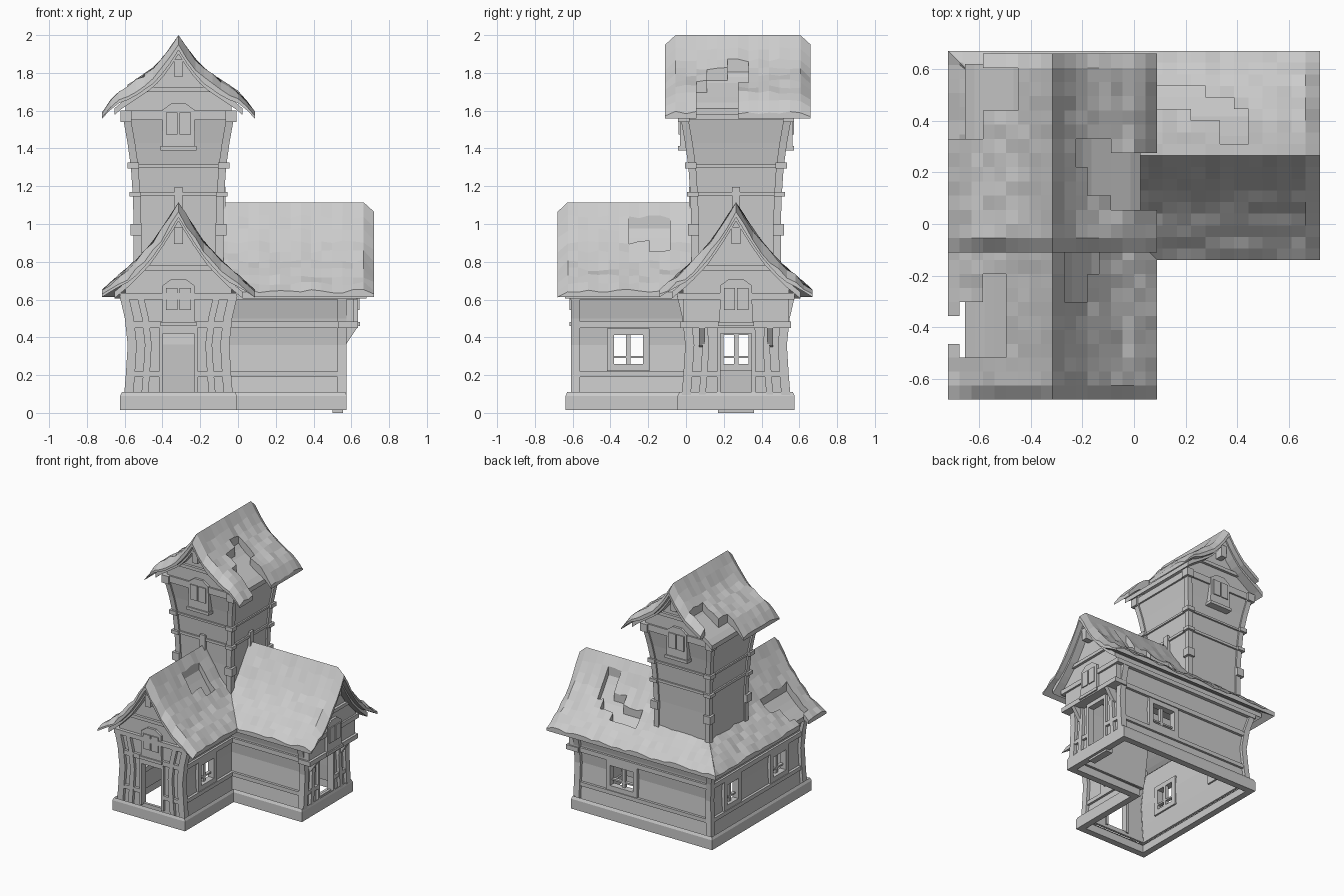
import bpy, bmesh, random

if "Cube" in bpy.data.objects:
    bpy.data.objects.remove(bpy.data.objects["Cube"])
random.seed(4)
CX, CY = -.315, .265            # where the two ridges meet, centre of the tower


def mesh(name, verts, faces):
    bm = bmesh.new()
    vs = [bm.verts.new(v) for v in verts]
    for f in faces:
        bm.faces.new([vs[i] for i in f])
    bmesh.ops.remove_doubles(bm, verts=bm.verts[:], dist=1e-5)
    bmesh.ops.recalc_face_normals(bm, faces=bm.faces[:])
    me = bpy.data.meshes.new(name)
    bm.to_mesh(me)
    bm.free()
    ob = bpy.data.objects.new(name, me)
    bpy.context.collection.objects.link(ob)
    return ob


def loft(name, rings, cap=True):
    n = len(rings[0])
    faces = [(k*n+i, k*n+(i+1) % n, (k+1)*n+(i+1) % n, (k+1)*n+i)
             for k in range(len(rings)-1) for i in range(n)]
    if cap:
        faces += [tuple(range(n)), tuple(range((len(rings)-1)*n, len(rings)*n))]
    return mesh(name, [p for r in rings for p in r], faces)


def rect(x, y, hx, hy, z):
    return [(x-hx, y-hy, z), (x+hx, y-hy, z), (x+hx, y+hy, z), (x-hx, y+hy, z)]


def box(name, x0, x1, y0, y1, z0, z1):
    c = ((x0+x1)/2, (y0+y1)/2, (x1-x0)/2, (y1-y0)/2)
    return loft(name, [rect(*c, z0), rect(*c, z1)])


def prism(name, axis, pts, a, b):
    put = (lambda u, z, k: (k, u, z)) if axis == 'x' else (lambda u, z, k: (u, k, z))
    return loft(name, [[put(u, z, k) for u, z in pts] for k in (a, b)])


def bar(name, axis, a, b, u0, u1, z0, z1):
    return prism(name, axis, [(u0, z0), (u1, z0), (u1, z1), (u0, z1)], a, b)


def interp(tab, v):
    for (a, p), (b, q) in zip(tab, tab[1:]):
        if v <= b:
            return p+(q-p)*(v-a)/(b-a)
    return tab[-1][1]


# ---- walls on the L-shaped plan
def ell(w, fy, ex, z):
    return [(CX-w, fy, z), (CX+w, fy, z), (CX+w, CY-w, z), (ex, CY-w, z),
            (ex, CY+w, z), (CX-w, CY+w, z)]


def shell(name, rings, thick, cutter=None):
    ob = loft(name, rings, cap=False)
    m = ob.modifiers.new("thickness", 'SOLIDIFY')
    m.thickness, m.offset = thick, -1
    if cutter:
        b = ob.modifiers.new("openings", 'BOOLEAN')
        b.object, b.operation, b.solver = cutter, 'DIFFERENCE', 'EXACT'
    return ob


holes = [(-.8, .15, -.4, -.21, .24, .43), (-.8, -.4, .18, .35, .24, .43),
         (.06, .29, .4, .8, .24, .43), (-.4, -.23, -.8, -.45, .11, .42),
         (.4, .8, .18, .35, .11, .42)]
cv = [p for x0, x1, y0, y1, z0, z1 in holes for z in (z0, z1)
      for p in ((x0, y0, z), (x1, y0, z), (x1, y1, z), (x0, y1, z))]
cf = [tuple(8*k+i for i in f) for k in range(len(holes)) for f in
      ((0, 1, 2, 3), (4, 5, 6, 7), (0, 1, 5, 4), (1, 2, 6, 5), (2, 3, 7, 6), (3, 0, 4, 7))]
cutter = mesh("opening_cutter", cv, cf)
cutter.hide_render = True
cutter.hide_viewport = False
cutter.display_type = 'WIRE'

WALL = [(.08, .265), (.2, .255), (.36, .245), (.5, .26), (.62, .288)]
FY, EX = -.585, .55
shell("walls", [ell(w, FY, EX, z) for z, w in WALL], .03, cutter)
shell("plinth", [ell(.31, -.637, .575, .015), ell(.31, -.637, .575, .09),
                 ell(.30, -.63, .57, .11)], .07)
for z0, z1, w in ((.19, .22, .273), (.45, .485, .275)):
    shell("wall_band", [ell(w, FY-.02, EX+.02, z) for z in (z0, z1)], .035, cutter)
shell("wall_plate", [ell(.31, FY-.03, .63, z) for z in (.6, .635)], .05)
box("east_step", .5, .555, .17, .36, 0, .1)


# ---- curved posts at corners and beside doors
def post(name, table, place, r):
    loft(name, [rect(*place(w), r, r, z) for z, w in table])


post("corner_post", WALL, lambda w: (CX-w, CY+w), .022)
for s in (-1, 1):
    post("front_corner_post", WALL, lambda w: (CX+s*w, FY), .024)
    post("east_corner_post", WALL, lambda w: (EX, CY+s*w), .024)
    post("front_inner_post", WALL, lambda w: (CX+s*(w-.085), FY-.005), .018)
    post("east_inner_post", WALL, lambda w: (EX+.005, CY+s*(w-.085)), .018)
    prism("jetty_bracket", 'y', [(.55, .35), (.57, .36), (.63, .45), (.55, .45)],
          CY+s*.18-.015, CY+s*.18+.015)
box("jetty_beam", .53, .635, -.03, .555, .45, .485)
box("jetty", .53, .615, -.015, .545, .485, .62)


# ---- windows and door frames
def window(axis, a, b, c, hw=.095, z0=.24, z1=.43):
    f = .018
    m = (a+b)/2
    for s in (-1, 1):
        bar("window_jamb", axis, a, b, c+s*hw-f, c+s*hw+f, z0-f, z1+f)
    for z in (z0, z1):
        bar("window_rail", axis, a, b, c-hw, c+hw, z-f, z+f)
    bar("window_mullion", axis, a, m, c-.012, c+.012, z0, z1)
    bar("window_transom", axis, a, m, c-hw, c+hw, z0+.05, z0+.062)


window('x', CX-.22, CX-.27, -.305)
window('x', CX-.22, CX-.27, CY, .085)
window('x', CX+.22, CX+.27, -.305)
window('y', CY+.22, CY+.27, .175, .115)
for axis, c, a, b in (('y', CX, FY+.03, FY-.02), ('x', CY, EX-.03, EX+.02)):
    for s in (-1, 1):
        bar("door_jamb", axis, a, b, c+s*.092-.01, c+s*.092+.01, .1, .44)
    bar("door_lintel", axis, a, b, c-.1, c+.1, .42, .45)

# ---- tower
TOWER = [(.7, .225), (1., .225), (1.15, .23), (1.3, .24), (1.43, .258), (1.57, .283)]
loft("tower", [rect(CX, CY, w, w, z) for z, w in TOWER])
for z0, z1 in ((1.15, 1.17), (1.3, 1.315), (1.55, 1.6)):
    w = interp(TOWER, z0)+.013
    loft("tower_band", [rect(CX, CY, w, w, z) for z in (z0, z1)])
for sx in (-1, 1):
    for sy in (-1, 1):
        post("tower_post", TOWER, lambda w: (CX+sx*(w-.008), CY+sy*(w-.008)), .02)
        for z0, z1 in ((.94, 1.), (1.145, 1.17), (1.295, 1.325), (1.54, 1.6)):
            w = interp(TOWER, z0)
            loft("corner_block", [rect(CX+sx*w, CY+sy*w, .03, .03, z) for z in (z0, z1)])
box("front_tower_stud", CX-.022, CX+.022, .015, .06, .94, 1.195)
box("east_tower_stud", CX+.205, CX+.25, CY-.022, CY+.022, .94, 1.195)

# ---- roofs: a thatch grid with stepped gaps over a thin under-roof
MAIN = [(0, 1.115), (.07, 1.0), (.15, .885), (.25, .78), (.33, .715), (.405, .645)]
HIGH = [(0, 2.0), (.06, 1.905), (.13, 1.825), (.24, 1.75), (.33, 1.69), (.405, 1.59)]


def thatch(name, place, start, end, prof, gaps=(), reach=.405, th=.08, lump=.012,
           drop=0., bevel=.05, both=False):
    N = 9
    ds = [reach*i/N for i in range(-N, N+1)]
    t0 = min(start(-reach), start(reach))
    n = round((end-t0)/.055)
    verts, idx, tt, faces = [], {}, {}, []
    for i, d in enumerate(ds):
        for j in range(n+1):
            raw = t0+(end-t0)*j/n
            t = tt[i, j] = max(raw, start(d))
            tip = j == n or (both and j == 0)
            top = interp(prof, abs(d))-drop
            thick = th*(1-.6*max(0, (abs(d)-.25)/.155)) if lump else th
            low = top-thick
            if raw > start(d)+1e-4 and lump and d:
                top += random.uniform(-lump, lump*.7)
            if tip:
                top -= min(bevel, thick*.7)
            idx[i, j] = len(verts)
            verts += [place(t, d, top), place(t, d, low)]

    def kept(i, j):
        if not (0 <= i < 2*N and 0 <= j < n):
            return False
        c = [(i, j), (i+1, j), (i+1, j+1), (i, j+1)]
        ts = [tt[k] for k in c]
        if ts[3]-ts[0] < 1e-4 and ts[2]-ts[1] < 1e-4:
            return False
        x, y, _ = place(sum(ts)/4, (ds[i]+ds[i+1])/2, 0)
        return not any(a < x < b and e < y < f for a, b, e, f in gaps)

    for i in range(2*N):
        for j in range(n):
            if not kept(i, j):
                continue
            q = [idx[k] for k in ((i, j), (i+1, j), (i+1, j+1), (i, j+1))]
            faces += [tuple(q), tuple(v+1 for v in reversed(q))]
            for k, (di, dj) in enumerate(((0, -1), (1, 0), (0, 1), (-1, 0))):
                if not kept(i+di, j+dj):
                    a, b = q[k], q[(k+1) % 4]
                    faces.append((b, a, a+1, b+1))
    return mesh(name, verts, faces)


def along_y(t, d, z): return (CX+d, CY-t, z)
def along_x(t, d, z): return (CX+t, CY+d, z)


roofs = [
    ("front_roof", along_y, lambda d: d, .945, MAIN, False,
     [(-.75, -.66, -.47, -.38), (-.68, -.49, -.5, -.29), (-.6, -.49, -.29, -.17),
      (-.24, -.13, -.2, -.11), (-.25, -.19, -.32, -.11)]),
    ("east_roof", along_x, lambda d: -d, 1.035, MAIN, False,
     [(.08, .29, .45, .54), (.2, .4, .39, .47), (.33, .45, .31, .43)]),
    ("tower_roof", along_y, lambda d: -.395, .375, HIGH, True,
     [(-.75, -.59, .35, .7), (-.75, -.44, .44, .6), (-.24, -.09, .22, .35),
      (-.2, 0, .12, .27), (-.09, .1, .04, .27)])]
for name, place, start, end, prof, both, gaps in roofs:
    thatch(name, place, start, end, prof, gaps, both=both)
    inner = (lambda d: -.355) if both else start
    thatch(name+"_boards", place, inner, end-.04, prof, reach=.34, th=.035, lump=0,
           drop=.065, bevel=0, both=both)


# ---- gable walls with tie beam, king post and pointed window
def gable(axis, c, prof, base, a, out, win, tie):
    half = [(d, interp(prof, d)-.08) for d in (.28, .2, .13, .07, 0)]
    pts = [(c-.28, base)]+[(c-d, z) for d, z in half]
    pts += [(c+d, z) for d, z in half[-2::-1]]+[(c+.28, base)]
    prism("gable_wall", axis, pts, a-out*1.5, a)
    bar("tie_beam", axis, a, a+out, c-.18, c+.18, tie, tie+.025)
    bar("king_post", axis, a, a+out*3, c-.023, c+.023, prof[0][1]-.22, prof[0][1]-.13)

    def pent(w, z0, z1):
        return [(c-w, z0), (c+w, z0), (c+w*.95, z1-.035), (c+w*.4, z1),
                (c-w*.4, z1), (c-w*.95, z1-.035)]
    b = a-out*1.5
    prism("gable_window_frame", axis, pent(.088, win, win+.24), b, a+out*.9)
    for s in (-1, 1):
        bar("gable_shutter", axis, b, a+out*1.3, c+s*.035-.03, c+s*.035+.03, win+.075, win+.19)
    bar("gable_sill", axis, b, a+out*1.4, c-.095, c+.095, win-.01, win+.012)


gable('y', CX, MAIN, .6, FY-.005, -.02, .47, .755)
gable('x', CY, MAIN, .6, .618, .02, .47, .755)
gable('y', CX, HIGH, 1.55, CY-.28, -.02, 1.4, 1.7)
gable('y', CX, HIGH, 1.55, CY+.28, .02, 1.4, 1.7)
